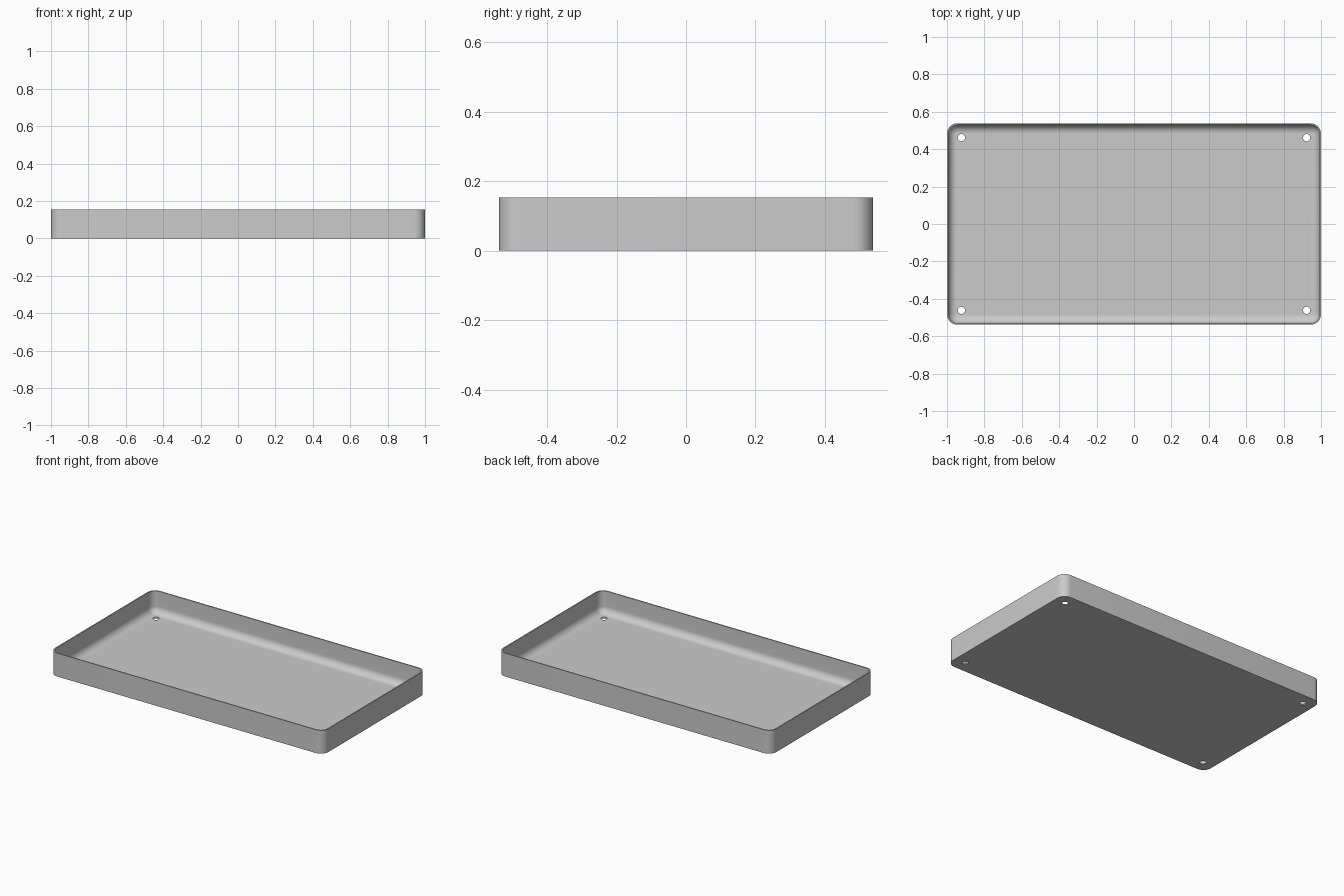
import bpy, bmesh
from math import sin, cos, pi, radians

cube = bpy.data.objects.get("Cube")
if cube:
    bpy.data.objects.remove(cube, do_unlink=True)

HX, HY, HEIGHT = 1.0, 0.5385, 0.154
WALL, FLOOR = 0.0077, 0.0077
CORNER, FILLET = 0.056, 0.046
SEGS = 12

grey = bpy.data.materials.new("light grey")
grey.use_nodes = True
colour = (0.60, 0.60, 0.60, 1)
grey.diffuse_color = colour
grey.node_tree.nodes["Principled BSDF"].inputs["Base Color"].default_value = colour


def ring(bm, inset, z):
    """Rounded rectangle of vertices, moved inwards by inset."""
    r = CORNER - inset
    verts = []
    for q, (sx, sy) in enumerate([(1, 1), (-1, 1), (-1, -1), (1, -1)]):
        for i in range(SEGS + 1):
            a = (q + i / SEGS) * pi / 2
            verts.append(bm.verts.new((sx * (HX - CORNER) + r * cos(a),
                                       sy * (HY - CORNER) + r * sin(a), z)))
    return verts


# Tray shell: outer wall, rim, inner wall, rounded inner edge, floor
profile = [(0, 0), (0, HEIGHT), (WALL, HEIGHT)]
for i in range(SEGS + 1):
    a = i / SEGS * pi / 2
    profile.append((WALL + FILLET * (1 - cos(a)), FLOOR + FILLET * (1 - sin(a))))

bm = bmesh.new()
rings = [ring(bm, *p) for p in profile]
for lower, upper in zip(rings, rings[1:]):
    n = len(lower)
    for i in range(n):
        j = (i + 1) % n
        bm.faces.new((lower[i], lower[j], upper[j], upper[i]))
bm.faces.new(rings[-1])
bm.faces.new(rings[0][::-1])
bmesh.ops.recalc_face_normals(bm, faces=bm.faces)
mesh = bpy.data.meshes.new("tray")
bm.to_mesh(mesh)
bm.free()
mesh.materials.append(grey)
tray = bpy.data.objects.new("tray", mesh)
bpy.context.collection.objects.link(tray)

# Drill a screw hole near each corner
bm = bmesh.new()
for sx in (-1, 1):
    for sy in (-1, 1):
        made = bmesh.ops.create_cone(bm, cap_ends=True, segments=32,
                                     radius1=0.0195, radius2=0.0195, depth=0.1)
        bmesh.ops.translate(bm, verts=made["verts"],
                            vec=(sx * (HX - 0.077), sy * (HY - 0.077), 0))
cut_mesh = bpy.data.meshes.new("hole_cutter")
bm.to_mesh(cut_mesh)
bm.free()
cut_mesh.materials.append(grey)
cutter = bpy.data.objects.new("hole_cutter", cut_mesh)
cutter.hide_render = True
bpy.context.collection.objects.link(cutter)

holes = tray.modifiers.new("screw_holes", "BOOLEAN")
holes.operation = "DIFFERENCE"
holes.solver = "EXACT"
holes.object = cutter

bpy.ops.object.select_all(action="DESELECT")
tray.select_set(True)
bpy.context.view_layer.objects.active = tray
bpy.ops.object.modifier_apply(modifier=holes.name)
bpy.data.objects.remove(cutter, do_unlink=True)
bpy.ops.object.shade_smooth_by_angle(angle=radians(30))
